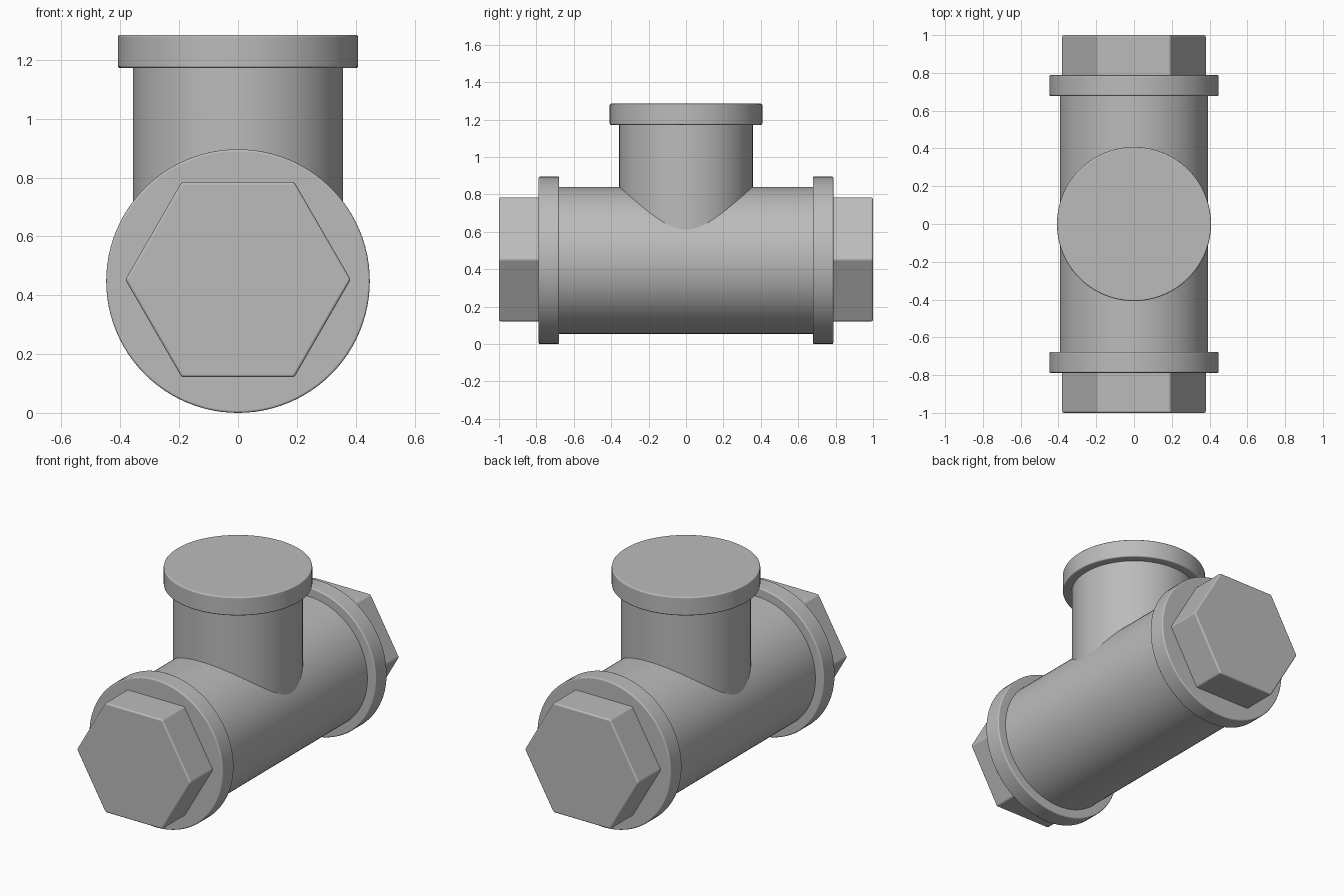
import bpy
import bmesh
from math import cos, sin, tau, radians
from mathutils import Vector

cube = bpy.data.objects.get("Cube")
if cube:
    bpy.data.objects.remove(cube, do_unlink=True)

steel = bpy.data.materials.new("grey_steel")
steel.use_nodes = True
GREY = (0.5, 0.5, 0.5, 1)
steel.diffuse_color = GREY
steel.node_tree.nodes["Principled BSDF"].inputs["Base Color"].default_value = GREY

AXIS_Z = 0.448  # height of the main pipe's centre line


def prism(name, centre, radius, direction, sides=96, bevel=0.0):
    """Solid prism from centre along direction; a corner always lies on +x."""
    direction = Vector(direction)
    up = Vector((0, 0, 1)) if abs(direction.y) > abs(direction.z) else Vector((0, 1, 0))
    bm = bmesh.new()
    ring = []
    for i in range(sides):
        a = tau * i / sides
        ring.append(bm.verts.new(Vector((cos(a), 0, 0)) * radius + up * sin(a) * radius))
    base = bm.faces.new(ring)
    new = bmesh.ops.extrude_face_region(bm, geom=[base], use_keep_orig=True)["geom"]
    bmesh.ops.translate(bm, vec=direction, verts=[v for v in new if isinstance(v, bmesh.types.BMVert)])
    bmesh.ops.recalc_face_normals(bm, faces=bm.faces)
    mesh = bpy.data.meshes.new(name)
    bm.to_mesh(mesh)
    bm.free()
    mesh.materials.append(steel)
    obj = bpy.data.objects.new(name, mesh)
    obj.location = centre
    bpy.context.collection.objects.link(obj)
    if bevel:
        mod = obj.modifiers.new("soft_edges", 'BEVEL')
        mod.width = bevel
        mod.segments = 3
        mod.limit_method = 'ANGLE'
        mod.angle_limit = radians(30)
        mod.harden_normals = True
    bpy.ops.object.select_all(action='DESELECT')
    obj.select_set(True)
    bpy.context.view_layer.objects.active = obj
    bpy.ops.object.shade_smooth_by_angle(angle=radians(35))
    return obj


# Main pipe and the upright branch
prism("main_pipe", (0, -0.72, AXIS_Z), 0.393, (0, 1.44, 0))
prism("branch_pipe", (0, 0, AXIS_Z), 0.357, (0, 0, 0.76))
prism("branch_collar", (0, 0, 1.172), 0.408, (0, 0, 0.113), bevel=0.008)

# Collar and hexagonal plug at each end
for side, s in (("front", -1), ("back", 1)):
    prism(side + "_collar", (0, s * 0.678, AXIS_Z), 0.448, (0, s * 0.11, 0), bevel=0.008)
    prism(side + "_hex_plug", (0, s * 0.75, AXIS_Z + 0.005), 0.383, (0, s * 0.25, 0), sides=6, bevel=0.01)
